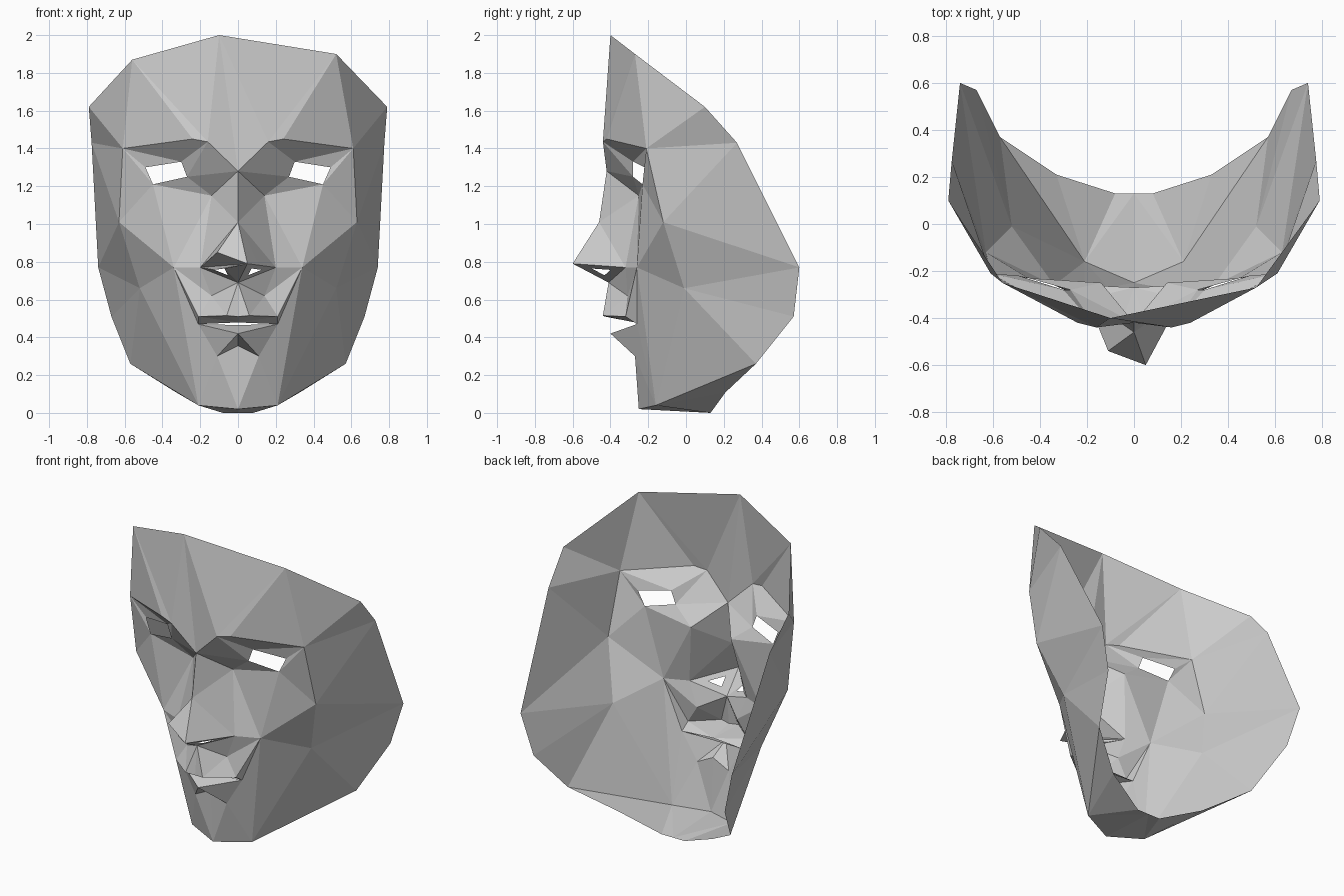
import bpy
from mathutils import Vector

if "Cube" in bpy.data.objects:
    bpy.data.objects.remove(bpy.data.objects["Cube"])

# --- helpers -------------------------------------------------------------
def fan(hub, ring):
    """Triangles from one hub to each edge of a polyline."""
    return [(hub, a, b) for a, b in zip(ring, ring[1:])]

def strip(a, b):
    """Zip two polylines together, always taking the shorter diagonal."""
    i = j = 0
    tris = []
    dist = lambda p, q: (Vector(p) - Vector(q)).length
    while i < len(a) - 1 or j < len(b) - 1:
        step_a = j == len(b) - 1 or (
            i < len(a) - 1 and dist(a[i + 1], b[j]) <= dist(a[i], b[j + 1]))
        if step_a:
            tris.append((a[i], a[i + 1], b[j]))
            i += 1
        else:
            tris.append((a[i], b[j + 1], b[j]))
            j += 1
    return tris

def holed(tri, size):
    """A triangle with a smaller triangular opening in its middle."""
    mid = sum((Vector(p) for p in tri), Vector()) / 3
    inner = [tuple(mid.lerp(Vector(p), size)) for p in tri]
    return strip(list(tri) + [tri[0]], inner + [inner[0]])

def part(name, tris):
    """Make the half and its mirrored half as one flat-shaded object."""
    left = lambda p: uneven.get(p, (-p[0], p[1], p[2]))
    index, faces = {}, []
    for t in tris + [tuple(map(left, t)) for t in tris]:
        if len(set(t)) < 3:
            continue
        p, q, r = map(Vector, t)
        if (q - p).cross(r - p).dot((p + q + r) / 3 - Vector((0, 2, .9))) < 0:
            t = t[::-1]
        faces.append([index.setdefault(v, len(index)) for v in t])
    mesh = bpy.data.meshes.new(name)
    mesh.from_pydata(list(index), [], faces)
    mesh.update()
    bpy.context.collection.objects.link(bpy.data.objects.new(name, mesh))

# --- guide lines of the right half ---------------------------------------
# outer rim, crown to chin
apex, crown = (-.10, -.40, 2.0), (.52, -.27, 1.90)
rim_top, rim_side = (.79, .10, 1.62), (.775, .27, 1.43)
ear, jaw_back, jaw_low = (.74, .60, .77), (.67, .57, .51), (.57, .37, .26)
under_rim = [jaw_low, (.33, .21, .11), (.08, .13, 0), (0, .13, 0)]
# brow, eye opening and cheek
brow_end, nasion = (.61, -.21, 1.40), (0, -.42, 1.28)
brow = [nasion, (.16, -.44, 1.435), (.24, -.42, 1.45), brow_end]
eye = [(.49, -.22, 1.30), (.30, -.28, 1.33), (.27, -.28, 1.25), (.45, -.23, 1.21)]
socket, cheekbone = (.14, -.25, 1.15), (.63, -.12, 1.01)
fold, jaw = (.34, -.26, .77), (.52, -.01, .66)
# nose
bridge, tip, tip_side = (0, -.46, 1.01), (.05, -.60, .79), (.11, -.485, .785)
wing, nose_base = (.20, -.32, .77), (0, -.41, .69)
# mouth and chin
corner, dimple = (.21, -.26, .47), (.14, -.31, .62)
upper_lip = [(.21, -.32, .51), (.06, -.44, .515), (0, -.43, .51)]
slit_top, slit_low = (0, -.27, .479), (0, -.27, .465)
lower_lip, lip_hollow, chin_hollow = (0, -.40, .42), (.11, -.27, .30), (0, -.27, .355)
chin_side, chin = (.21, -.16, .04), (0, -.25, .02)

# points whose left twin is not a plain mirror image
uneven = {apex: apex, tip: tip, crown: (-.56, -.25, 1.87),
          tip_side: (-.11, -.54, .85)}

# --- parts ---------------------------------------------------------------
part("forehead", strip([apex, crown, rim_top], brow))

part("temples", strip([brow_end, cheekbone], [rim_top, rim_side, ear]))

part("eye_sockets",
     strip(brow[::-1], eye[:3] + [socket])
     + strip([brow_end, cheekbone, fold, socket], [eye[0], eye[3], eye[2]]))

part("nose",
     fan(bridge, [nasion, socket, wing, tip_side, tip])
     + [(tip_side, wing, tip)]
     + holed((tip, wing, nose_base), .36))

part("cheeks_and_jaw",
     fan(jaw, [cheekbone, ear, jaw_back, jaw_low, chin_side, fold, cheekbone])
     + [(socket, fold, wing), (fold, chin_side, corner)])

part("upper_lip",
     fan(dimple, [fold, wing, nose_base, upper_lip[1], upper_lip[0], fold])
     + [(nose_base, upper_lip[1], upper_lip[2]), (fold, upper_lip[0], corner)]
     + strip([corner, slit_top], upper_lip))

part("lower_lip",
     fan(lower_lip, [slit_low, corner, lip_hollow, chin_hollow]))

part("chin",
     fan(lip_hollow, [corner, chin_side, chin, chin_hollow])
     + strip([chin_side, chin], under_rim))
